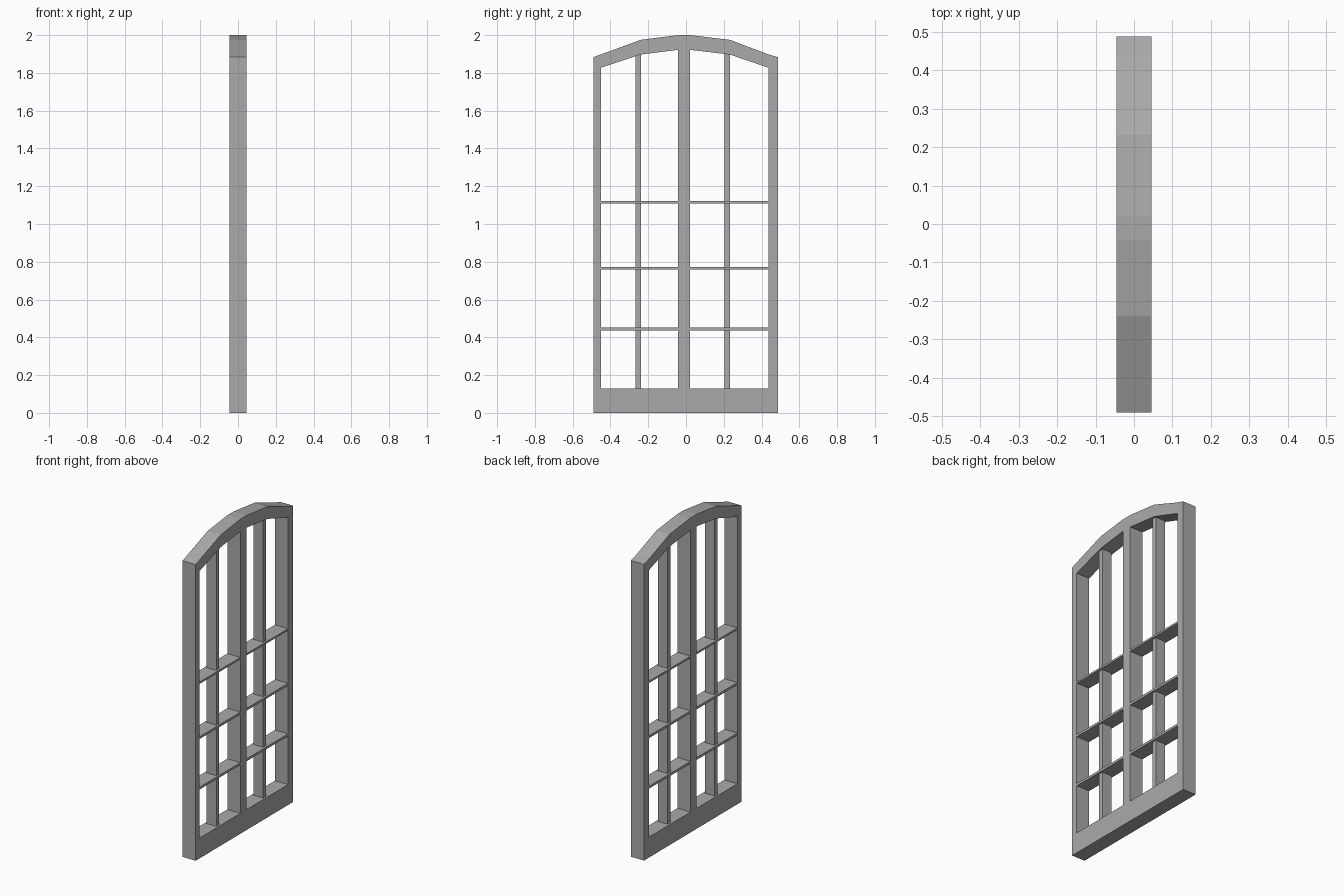
import bpy
import bmesh

cube = bpy.data.objects.get("Cube")
if cube:
    bpy.data.objects.remove(cube, do_unlink=True)

grey = bpy.data.materials.new("grey_paint")
grey.use_nodes = True
COLOUR = (0.4, 0.4, 0.4, 1)
grey.diffuse_color = COLOUR
grey.node_tree.nodes["Principled BSDF"].inputs["Base Color"].default_value = COLOUR

FRAME_HALF = 0.046    # half depth of frame and crossbars
MUNTIN_HALF = 0.034   # half depth of the recessed upright bars


def prism(name, outline, half):
    """Extrude a (y, z) outline along x, centred on x = 0."""
    bm = bmesh.new()
    face = bm.faces.new([bm.verts.new((-half, y, z)) for y, z in outline])
    ext = bmesh.ops.extrude_face_region(bm, geom=[face])
    moved = [v for v in ext["geom"] if isinstance(v, bmesh.types.BMVert)]
    bmesh.ops.translate(bm, verts=moved, vec=(2 * half, 0, 0))
    bmesh.ops.recalc_face_normals(bm, faces=bm.faces)
    mesh = bpy.data.meshes.new(name)
    bm.to_mesh(mesh)
    bm.free()
    mesh.materials.append(grey)
    obj = bpy.data.objects.new(name, mesh)
    bpy.context.collection.objects.link(obj)
    return obj


def bar(name, y0, y1, z0, z1, half=FRAME_HALF):
    return prism(name, [(y0, z0), (y1, z0), (y1, z1), (y0, z1)], half)


# Arched head: faceted outer and inner curves
outer = [(-0.491, 1.883), (-0.45, 1.898), (-0.24, 1.975), (-0.042, 2.0),
         (0.021, 2.0), (0.232, 1.975), (0.437, 1.898), (0.488, 1.883)]
inner = [(-0.45, 1.827), (-0.24, 1.897), (-0.042, 1.922),
         (0.021, 1.922), (0.232, 1.897), (0.437, 1.827)]
ends = [(0.488, 1.827)], [(-0.491, 1.827)]
prism("arched_head", outer + ends[0] + inner[::-1] + ends[1], FRAME_HALF)

# Outer stiles, bottom rail and central mullion
bar("stile_front", -0.491, -0.45, 0.13, 1.827)
bar("stile_back", 0.437, 0.488, 0.13, 1.827)
bar("bottom_rail", -0.491, 0.488, 0, 0.13)
bar("central_mullion", -0.042, 0.021, 0.13, 1.922)

# Slim upright bars, slightly recessed
for side, y in (("front", -0.267), ("back", 0.204)):
    bar("upright_bar_" + side, y, y + 0.029, 0.13, 1.9, MUNTIN_HALF)

# Thin crossbars in each half
for i, (z, t) in enumerate(((0.445, 0.015), (0.766, 0.015), (1.115, 0.012)), 1):
    for side, y0, y1 in (("front", -0.45, -0.042), ("back", 0.021, 0.437)):
        bar(f"crossbar_{side}_{i}", y0, y1, z - t / 2, z + t / 2)
